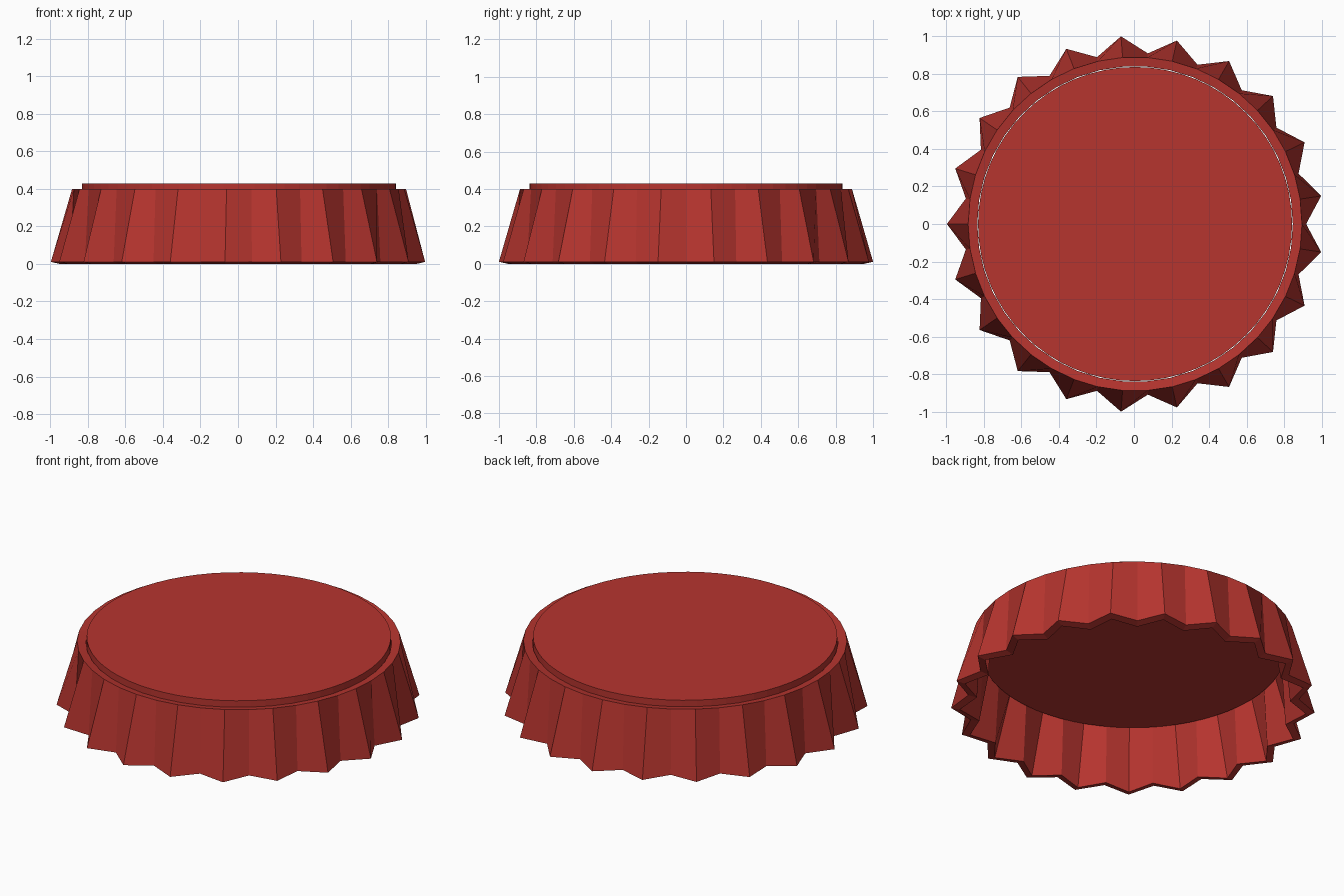
import bpy, bmesh
from math import pi, cos, sin

if "Cube" in bpy.data.objects:
    bpy.data.objects.remove(bpy.data.objects["Cube"])

TEETH = 21
N = TEETH * 2
CX = 0.0056      # odd tooth count: shift so the bounds are centred

mat = bpy.data.materials.new("red_paint")
mat.diffuse_color = (0.47, 0.035, 0.028, 1)
mat.use_nodes = True
mat.node_tree.nodes["Principled BSDF"].inputs["Base Color"].default_value = mat.diffuse_color


def finish(bm, name):
    bmesh.ops.recalc_face_normals(bm, faces=bm.faces)
    mesh = bpy.data.meshes.new(name)
    bm.to_mesh(mesh)
    bm.free()
    mesh.materials.append(mat)
    obj = bpy.data.objects.new(name, mesh)
    bpy.context.collection.objects.link(obj)
    obj.location.x = CX


# Crimped skirt: closed wall section of (tip radius, valley radius, z)
section = [(1.003, 0.912, 0.011), (0.89, 0.89, 0.40),
           (0.841, 0.841, 0.392), (0.955, 0.864, 0.0)]
bm = bmesh.new()
rings = []
for tip, valley, z in section:
    ring = []
    for i in range(N):
        a = pi + i * 2 * pi / N
        r = valley if i % 2 else tip
        ring.append(bm.verts.new((r * cos(a), r * sin(a), z)))
    rings.append(ring)
for k in range(4):
    lo, hi = rings[k], rings[(k + 1) % 4]
    for i in range(N):
        j = (i + 1) % N
        bm.faces.new((lo[i], lo[j], hi[j], hi[i]))
finish(bm, "crimped_skirt")

# Raised top disc, plugging the skirt
bm = bmesh.new()
bmesh.ops.create_cone(bm, cap_ends=True, segments=64, radius1=0.837, radius2=0.837, depth=0.09)
bmesh.ops.translate(bm, verts=bm.verts, vec=(0, 0, 0.385))
finish(bm, "top_disc")
